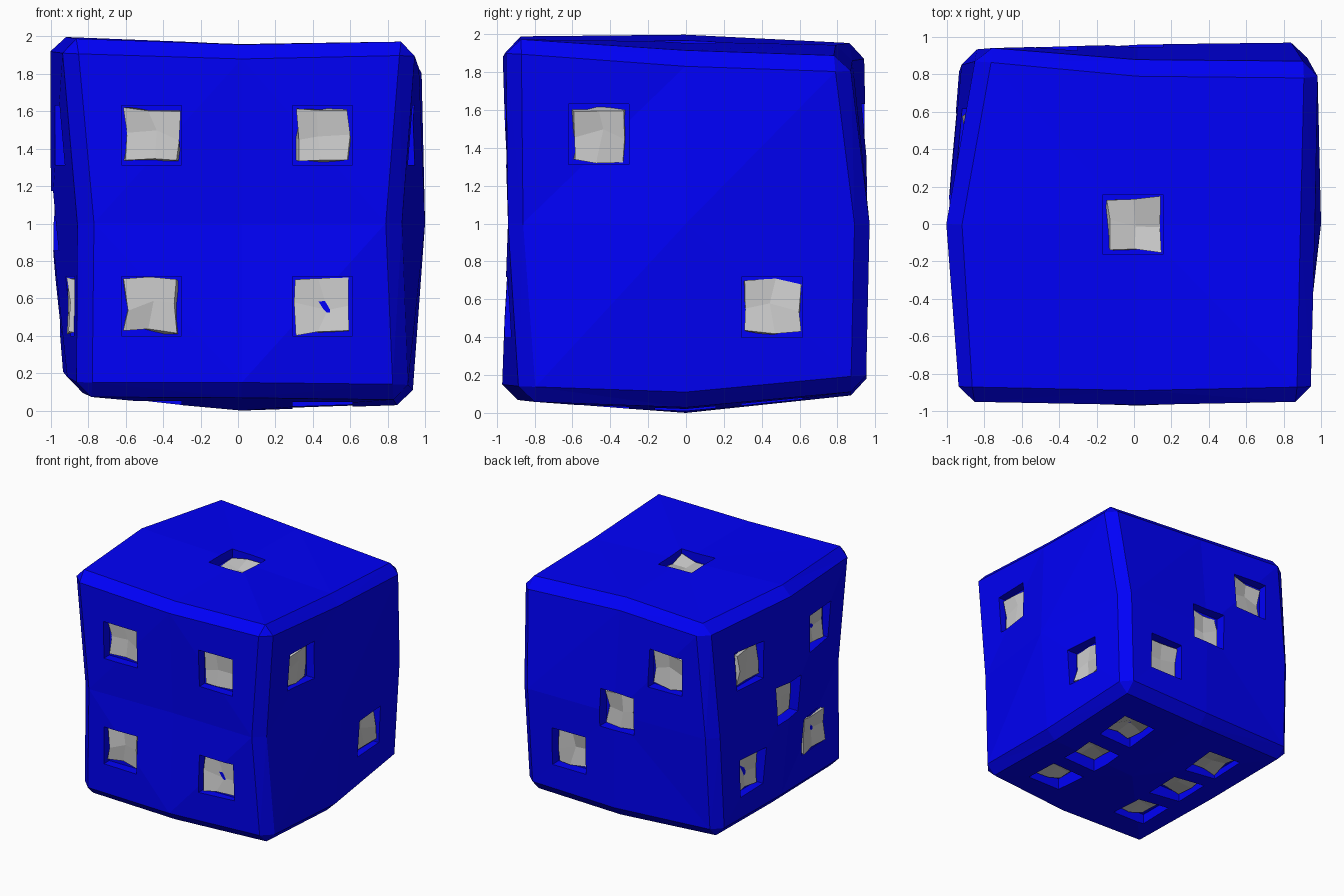
import bpy, bmesh, random
from itertools import product
from mathutils import Vector

if "Cube" in bpy.data.objects:
    bpy.data.objects.remove(bpy.data.objects["Cube"])

random.seed(4)
CENTRE = Vector((-0.005, -0.003, 1.015))
FLOOR = 0.87      # distance of pocket floors from the centre
STEP = 0.457      # pip spacing
HALF = 0.16       # half width of a pocket
SIGNS = (-1, 1)


def place(axis, u, v, d):
    """Point from two in-face values and a value along the given axis."""
    c = [u, v]
    c.insert(axis, d)
    return Vector(c)


def key(axis, u, v, d):
    return tuple(int(c) for c in place(axis, u, v, d))


def others(co, axis):
    return [co[i] for i in range(3) if i != axis]


def make_object(name, bm):
    bmesh.ops.recalc_face_normals(bm, faces=bm.faces[:])
    mesh = bpy.data.meshes.new(name)
    bm.to_mesh(mesh)
    bm.free()
    ob = bpy.data.objects.new(name, mesh)
    bpy.context.collection.objects.link(ob)
    return ob


# Warped corners, in sign order
corner_points = [
    (-0.86, -0.94, 0.07), (-0.94, -0.95, 1.99), (-0.94, 0.89, 0.13), (-0.83, 0.95, 1.95),
    (0.91, -0.87, 0.06), (0.95, -0.95, 1.98), (0.88, 0.95, 0.12), (0.99, 0.86, 1.88)]
# Middles of the edges running along x, y and z
edge_points = [
    [(-0.97, 0.07), (-0.97, 1.96), (0.95, 0.10), (0.87, 1.94)],
    [(-0.91, 0.10), (-1.00, 2.00), (0.93, 0.03), (0.97, 1.91)],
    [(-0.85, -0.94), (-0.92, 0.93), (0.87, -0.94), (0.92, 0.97)]]
# How far out the side centres lie
side_points = [(-1.0, 1.0), (-0.92, 0.96), (0.0, 1.96)]
middle = (0.02, 0.0, 1.0)

points = dict(zip(product(SIGNS, repeat=3), corner_points))
for axis in range(3):
    for (u, v), p in zip(product(SIGNS, SIGNS), edge_points[axis]):
        points[key(axis, u, v, 0)] = place(axis, *p, middle[axis])
    for s, d in zip(SIGNS, side_points[axis]):
        points[key(axis, 0, 0, s)] = place(axis, *others(middle, axis), d)

# Die body: two by two quads per side, chamfered edges
bm = bmesh.new()
verts = {k: bm.verts.new(co) for k, co in points.items()}
for axis, sign in product(range(3), SIGNS):
    for u, v in product((-1, 0), (-1, 0)):
        ring = [(u, v), (u + 1, v), (u + 1, v + 1), (u, v + 1)]
        bm.faces.new([verts[key(axis, a, b, sign)] for a, b in ring])
bmesh.ops.recalc_face_normals(bm, faces=bm.faces[:])
rim = {v for k, v in verts.items() if sum(map(abs, k)) >= 2}
edges = [e for e in bm.edges if e.verts[0] in rim and e.verts[1] in rim]
bmesh.ops.bevel(bm, geom=edges, offset=0.08, offset_type='OFFSET', segments=1,
                affect='EDGES', profile=0.5, clamp_overlap=True)
bmesh.ops.triangulate(bm, faces=[f for f in bm.faces if len(f.verts) > 3])
body = make_object("die_body", bm)
blue = bpy.data.materials.new("blue")
blue.diffuse_color = (0.0, 0.0, 0.95, 1)
blue.use_nodes = True
blue.node_tree.nodes["Principled BSDF"].inputs["Base Color"].default_value = blue.diffuse_color
body.data.materials.append(blue)

# Pip layout per side: axis, sign, positions
four = list(product(SIGNS, SIGNS))
LAYOUT = {
    "top": (2, 1, [(0, 0)]),
    "right": (0, 1, [(-1, 1), (1, -1)]),
    "back": (1, 1, [(-1, 1), (0, 0), (1, -1)]),
    "front": (1, -1, four),
    "left": (0, -1, four + [(0, 0)]),
    "bottom": (2, -1, list(product(SIGNS, (-1, 0, 1)))),
}


def wobble(t):
    """Pull a pip edge inwards at random, or shift its middle line."""
    return t * random.uniform(0.12, 0.158) if abs(t) > 0.1 else random.uniform(-0.03, 0.03)


# Pocket cutter boxes and the warped grey pips that sit in them
cut = bmesh.new()
for side, (axis, sign, spots) in LAYOUT.items():
    for n, (u, v) in enumerate(spots):
        for w in bmesh.ops.create_cube(cut, size=2)["verts"]:
            a, b = others(w.co, axis)
            d = FLOOR + 0.2 + 0.2 * w.co[axis] * sign
            w.co = CENTRE + place(axis, u * STEP + a * HALF, v * STEP + b * HALF, sign * d)
        pip = bmesh.new()
        bmesh.ops.create_cube(pip, size=2)
        bmesh.ops.subdivide_edges(pip, edges=pip.edges[:], cuts=1, use_grid_fill=True)
        for w in pip.verts:
            a, b = others(w.co, axis)
            centre = abs(a) + abs(b) < 0.1
            lift = random.uniform(-0.006, 0.025) if centre else random.uniform(0.004, 0.045)
            d = FLOOR - 0.06 + 0.06 * w.co[axis] * sign + lift
            w.co = CENTRE + place(axis, u * STEP + wobble(a), v * STEP + wobble(b), sign * d)
        make_object(f"pip_{side}_{n + 1}", pip)

bmesh.ops.recalc_face_normals(cut, faces=cut.faces[:])
cutter = make_object("pocket_cutter", cut)
cutter.hide_render = True

# Cut the pockets and drop the helper
mod = body.modifiers.new("pockets", 'BOOLEAN')
mod.operation = 'DIFFERENCE'
mod.solver = 'EXACT'
mod.object = cutter
bpy.context.view_layer.update()
deps = bpy.context.evaluated_depsgraph_get()
carved = bpy.data.meshes.new_from_object(body.evaluated_get(deps))
body.modifiers.clear()
body.data = carved
bpy.data.objects.remove(cutter)
